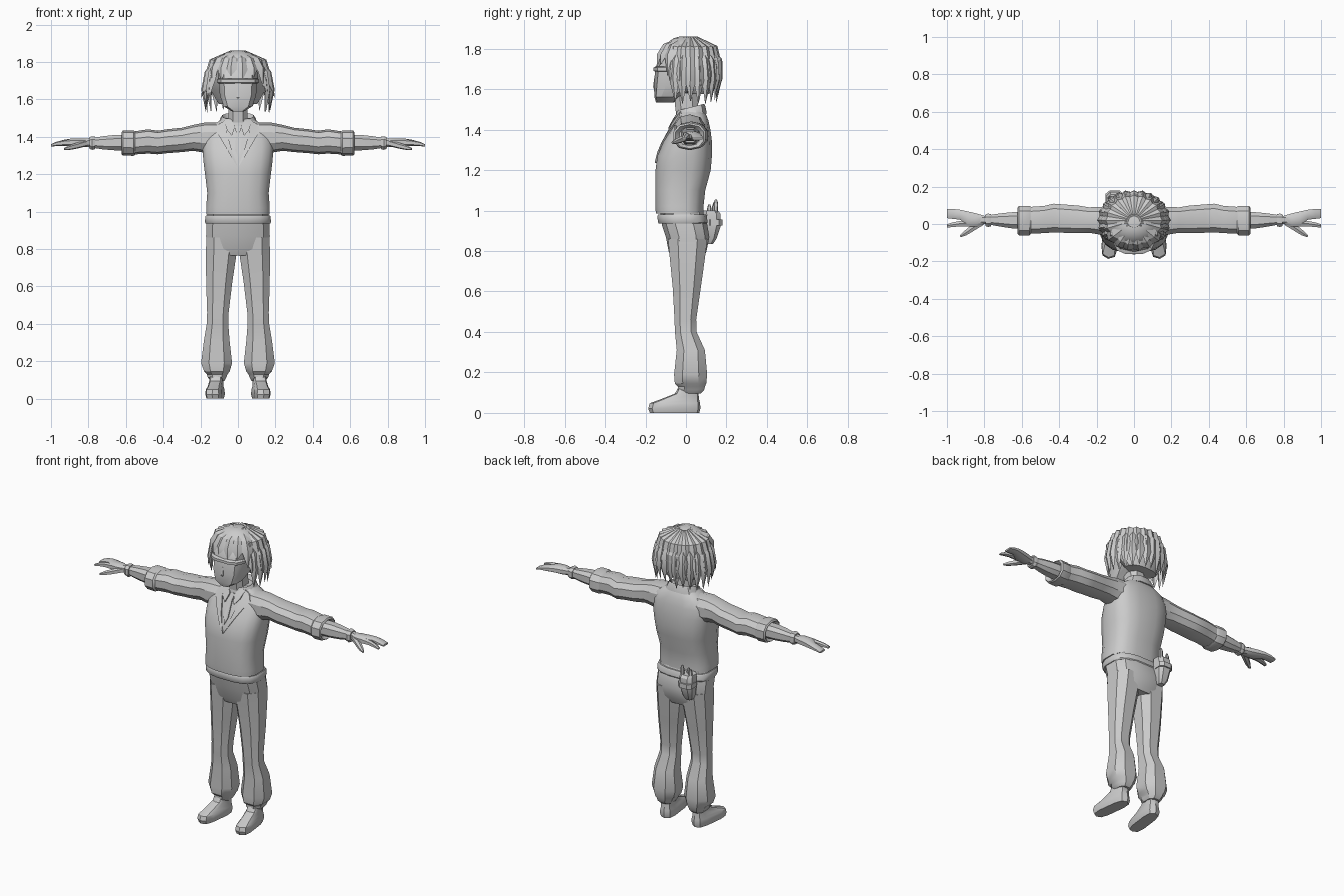
import bpy, bmesh, math, random
from mathutils import Vector, Matrix

random.seed(4)
grey = bpy.data.materials.new("light_grey")
grey.diffuse_color = (0.6, 0.6, 0.6, 1)


def finish(bm, name):
    bmesh.ops.recalc_face_normals(bm, faces=bm.faces)
    me = bpy.data.meshes.new(name)
    bm.to_mesh(me)
    bm.free()
    me.materials.append(grey)
    ob = bpy.data.objects.new(name, me)
    bpy.context.collection.objects.link(ob)
    return ob


def skin(bm, loops):
    """Bridge matching loops of points and cap both ends."""
    vs = [[bm.verts.new(p) for p in l] for l in loops]
    n = len(vs[0])
    for a, b in zip(vs, vs[1:]):
        for i in range(n):
            bm.faces.new((a[i], a[(i + 1) % n], b[(i + 1) % n], b[i]))
    bm.faces.new(vs[0])
    bm.faces.new(vs[-1])


def loft(name, rings, n=12, e=0.75, axis="z", tilt=0, mat=None):
    """Rings are (t, a0, a1, b0, b1); t runs on z (a=x, b=y) or on x (a=y, b=z)."""
    loops = []
    for t, a0, a1, b0, b1 in rings:
        loop = []
        for i in range(n):
            w = math.tau * (i + 0.5) / n
            c, s = math.cos(w), math.sin(w)
            a = (a0 + a1) / 2 + (a1 - a0) / 2 * math.copysign(abs(c) ** e, c)
            b = (b0 + b1) / 2 + (b1 - b0) / 2 * math.copysign(abs(s) ** e, s)
            p = Vector((a, b, t + tilt * b)) if axis == "z" else Vector((t, a, b))
            loop.append(mat @ p if mat else p)
        loops.append(loop)
    bm = bmesh.new()
    skin(bm, loops)
    return finish(bm, name)


def pair(name, rings, **kw):
    """Left and right copies of a loft."""
    base = kw.pop("mat", Matrix())
    for side, s in (("left", 1), ("right", -1)):
        loft(side + "_" + name, rings, mat=Matrix.Scale(s, 4, (1, 0, 0)) @ base, **kw)


def sym(rings):
    return [(t, -h, h, b0, b1) for t, h, b0, b1 in rings]


# Jacket body
jacket = loft("jacket", sym([
    (0.985, .172, -.150, .088), (1.02, .172, -.153, .088), (1.10, .166, -.153, .097),
    (1.20, .178, -.152, .124), (1.27, .187, -.143, .130), (1.34, .192, -.112, .130),
    (1.40, .188, -.080, .122), (1.445, .165, -.055, .112), (1.475, .115, -.040, .100),
    (1.50, .080, -.020, .085)]), n=16, e=0.7)

# Sleeves, cuffs, forearms and wrist bands
pair("sleeve", [
    (.10, -.060, .100, 1.32, 1.475), (.18, -.060, .095, 1.315, 1.475), (.24, -.050, .092, 1.325, 1.463),
    (.30, -.052, .102, 1.318, 1.448), (.38, -.050, .108, 1.312, 1.440), (.43, -.048, .112, 1.306, 1.432),
    (.48, -.052, .100, 1.310, 1.440), (.56, -.055, .094, 1.305, 1.428)], n=10, e=0.85, axis="x")
pair("sleeve_cuff", [
    (.55, -.055, .095, 1.303, 1.428), (.56, -.064, .100, 1.298, 1.434), (.615, -.064, .100, 1.300, 1.434),
    (.622, -.055, .090, 1.306, 1.425), (.60, -.035, .07, 1.32, 1.41)], n=10, e=0.85, axis="x")
pair("forearm", [
    (.58, -.030, .070, 1.325, 1.412), (.66, -.025, .065, 1.325, 1.412), (.72, -.015, .058, 1.330, 1.405),
    (.80, .000, .045, 1.343, 1.392), (.83, -.005, .048, 1.345, 1.390)], n=8, axis="x")
pair("wrist_band", [
    (.765, -.014, .055, 1.332, 1.402), (.78, -.018, .058, 1.328, 1.405), (.795, -.012, .053, 1.334, 1.4)],
    n=8, axis="x")

# Hands: palm with grouped fingers, forefinger and thumb
pair("hand", [
    (.80, .000, .045, 1.348, 1.388), (.84, -.016, .058, 1.343, 1.393), (.89, -.016, .070, 1.346, 1.392),
    (.93, .022, .078, 1.350, 1.385), (.97, .026, .082, 1.350, 1.374), (1.0, .030, .082, 1.348, 1.360)],
    n=8, axis="x")
pair("forefinger", [
    (.88, -.016, .020, 1.350, 1.388), (.93, -.014, .018, 1.352, 1.382), (.97, -.018, .010, 1.350, 1.374),
    (1.0, -.020, .000, 1.348, 1.360)], n=6, axis="x")
thumb_turn = Matrix.Translation((.83, -.002, 1.36)) @ Matrix.Rotation(math.radians(-33), 4, "Z") \
    @ Matrix.Rotation(math.radians(12), 4, "Y")
pair("thumb", [(-.02, -.018, .022, -.016, .018), (.05, -.016, .018, -.015, .015),
               (.09, -.014, .013, -.012, .012), (.12, -.006, .006, -.007, .005)],
     n=6, axis="x", mat=thumb_turn)

# Belt, trouser seat and legs
loft("belt", sym([(.935, .174, -.135, .104), (.942, .178, -.140, .108), (.972, .177, -.143, .105),
                  (.98, .172, -.14, .1)]), n=16, e=0.7)
loft("trouser_seat", sym([(.765, .10, -.075, .09), (.80, .172, -.088, .104), (.87, .174, -.102, .118),
                          (.93, .172, -.122, .108), (1.0, .165, -.13, .085)]), n=12, e=0.7)
pair("trouser_leg", [
    (.095, .070, .150, -.020, .075), (.115, .058, .165, -.045, .095), (.13, .052, .170, -.045, .098),
    (.145, .040, .185, -.060, .105), (.19, .026, .202, -.064, .110), (.31, .040, .186, -.050, .098),
    (.40, .048, .170, -.058, .056), (.46, .046, .168, -.060, .054), (.62, .026, .174, -.070, .078),
    (.77, .003, .176, -.086, .100), (.86, .003, .174, -.095, .112)], n=8, e=0.8)

# Shoes
shoe_turn = Matrix.Translation((.115, 0, 0)) @ Matrix.Rotation(math.radians(7), 4, "Z")
pair("shoe", sym([(0, .040, -.180, .066), (.022, .046, -.188, .072), (.048, .044, -.180, .070),
                  (.064, .038, -.135, .066), (.095, .036, -.055, .062), (.14, .034, -.030, .056)]),
     n=10, e=0.6, mat=shoe_turn)

# Neck and standing collar
loft("neck", sym([(1.42, .055, -.045, .07), (1.58, .052, -.065, .06)]), n=8)
loft("collar", sym([(1.455, .112, -.055, .105), (1.492, .094, -.050, .098), (1.505, .086, -.045, .092),
                    (1.48, .07, -.035, .08)]), n=12, e=0.85, tilt=0.25)


def plate(name, pts, lift):
    """Thin panel laid over the chest, following its slope."""
    for side, s in (("left", 1), ("right", -1)):
        front, back = [], []
        for x, z in pts:
            hit, loc, *_ = jacket.ray_cast(Vector((s * x, -1, z)), Vector((0, 1, 0)))
            y = loc.y if hit else -.04
            front.append((s * x, y - lift, z))
            back.append((s * x, y + .004, z))
        bm = bmesh.new()
        skin(bm, [back, front])
        bmesh.ops.triangulate(bm, faces=[f for f in bm.faces if len(f.verts) > 4])
        finish(bm, side + "_" + name)


# Lapels, shirt collar and tie
plate("lapel", [(0, 1.235), (.034, 1.29), (.066, 1.345), (.098, 1.40), (.122, 1.435),
                (.100, 1.47), (.072, 1.485), (.062, 1.43), (.036, 1.34)], .009)
plate("shirt_collar", [(.015, 1.455), (.032, 1.405), (.058, 1.435), (.075, 1.488), (.04, 1.492)], .014)
plate("tie_half", [(0, 1.29), (.015, 1.33), (.010, 1.42), (.016, 1.455), (0, 1.46)], .008)

# Head, nose and brow band
loft("head", sym([(1.535, .032, -.148, -.06), (1.562, .078, -.156, -.03), (1.62, .100, -.158, .07),
                  (1.70, .106, -.152, .10), (1.78, .11, -.125, .10), (1.82, .07, -.08, .08)]), n=10, e=0.65)
loft("nose", sym([(1.60, .004, -.160, -.14), (1.61, .010, -.166, -.14), (1.66, .004, -.158, -.14)]), n=4)
loft("brow_band", sym([(1.686, .108, -.152, .05), (1.69, .114, -.162, .05), (1.706, .114, -.162, .05),
                       (1.712, .108, -.152, .05)]), n=12, e=0.65)

# Hair: cap plus layered tapering locks
loft("hair_cap", sym([(1.575, .105, .01, .115), (1.65, .150, -.045, .142), (1.72, .160, -.105, .150),
                      (1.78, .146, -.118, .135), (1.825, .108, -.098, .105), (1.852, .06, -.06, .055),
                      (1.86, .02, -.03, .01)]), n=14, e=0.95)
hair = bmesh.new()


def lock(deg, path, width):
    """One strand: path holds (radius factor, z); deg 0 is the front."""
    a = math.radians(deg)
    side = Vector((math.cos(a), math.sin(a), 0))
    loops = []
    for (r, z), w in zip(path, (.4, 1, .9, .04)):
        c = Vector((math.sin(a) * .165 * r, .018 - math.cos(a) * .148 * r, z))
        out = Vector((math.sin(a), -math.cos(a), .5)) * .016 * w
        loops.append([c + side * width * w, c + out, c - side * width * w, c - out])
    skin(hair, loops)


for k in range(17):      # long lower locks round the sides and back
    d = 62 + 236 * k / 16
    f = abs(math.sin(math.radians(d)))
    lock(d, [(.6, 1.825), (.98, 1.74), (1.0 + .1 * f, 1.645),
             (.88 + .16 * f, 1.525 + random.uniform(0, .04))], .030)
for k in range(15):      # upper locks that flick outward
    d = 55 + 250 * k / 14
    f = abs(math.sin(math.radians(d)))
    lock(d, [(.2, 1.858), (.82, 1.805), (1.0 + .03 * f, 1.70),
             (1.0 + .19 * f, 1.60 + random.uniform(0, .05))], .032)
for d, z in ((-50, 1.66), (-30, 1.705), (-12, 1.725), (8, 1.71), (28, 1.72), (48, 1.665)):   # fringe
    lock(d, [(.2, 1.858), (.78, 1.815), (1.0, 1.765), (1.10, z)], .036)
finish(hair, "hair_locks")

# Hip pouch with tools on the back
loft("tool_pouch", [(.835, -.125, -.085, .09, .135), (.86, -.14, -.07, .09, .152), (.93, -.15, -.058, .08, .176),
                    (.985, -.15, -.058, .08, .172), (1.0, -.146, -.062, .08, .160)], n=8, e=0.7)
loft("pouch_flap", [(.925, -.154, -.054, .10, .182), (.955, -.154, -.054, .10, .182)], n=8, e=0.7)
for i, (x, y, top) in enumerate(((-.13, .14, 1.04), (-.10, .115, 1.03), (-.078, .148, 1.055))):
    loft("tool_%d" % (i + 1), [(.95, x - .01, x + .01, y - .01, y + .01), (top - .02, x - .011, x + .011, y - .011, y + .011),
                               (top, x - .005, x + .005, y - .005, y + .005)], n=6)

# Smooth shading with sharp creases
bpy.ops.object.select_all(action="SELECT")
bpy.context.view_layer.objects.active = jacket
bpy.ops.object.shade_smooth_by_angle(angle=math.radians(32))
